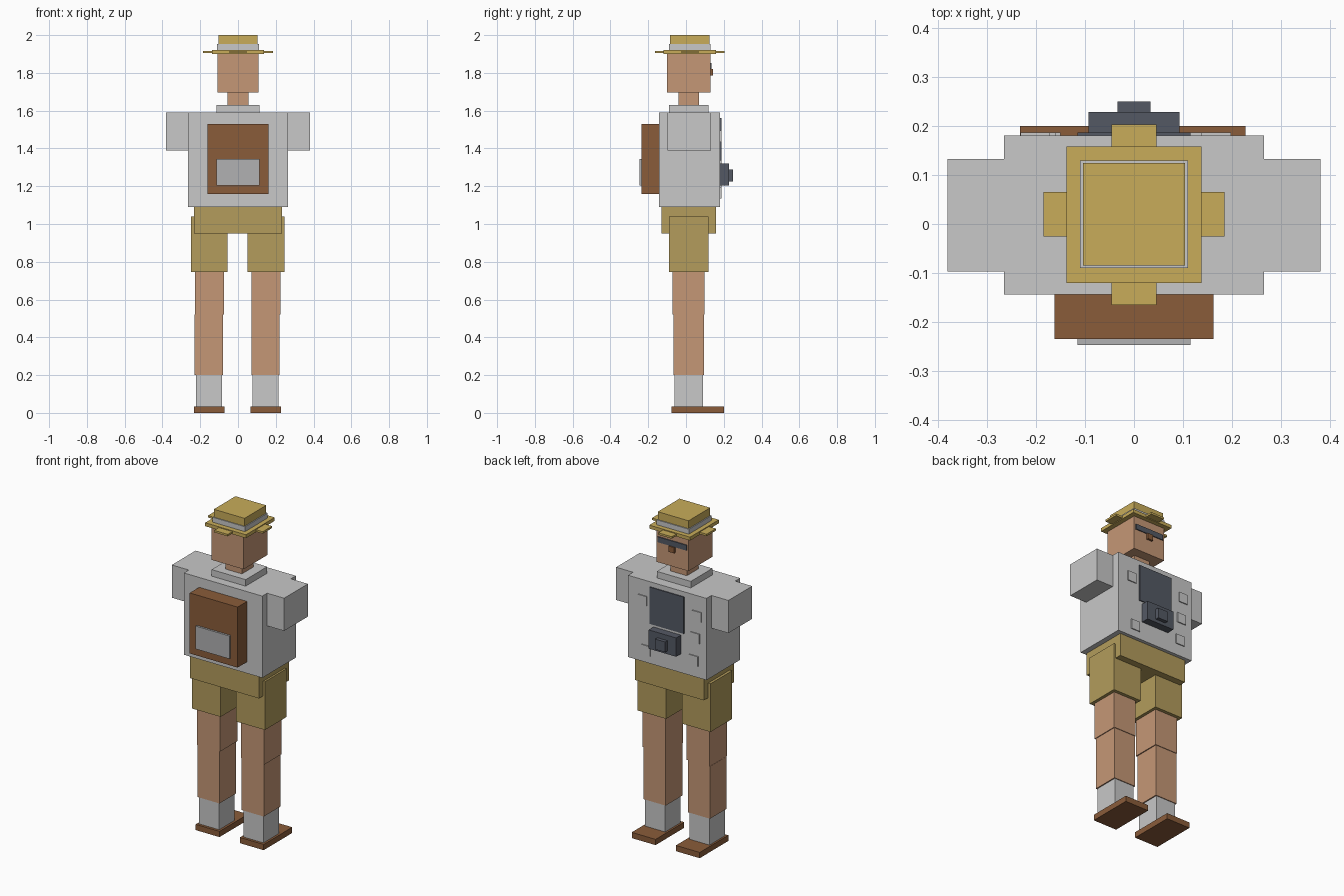
import bpy, bmesh

if "Cube" in bpy.data.objects:
    bpy.data.objects.remove(bpy.data.objects["Cube"])


def material(name, rgb):
    """Flat colour from sRGB bytes, stored as linear values."""
    def lin(c):
        c /= 255
        return c / 12.92 if c <= 0.04045 else ((c + 0.055) / 1.055) ** 2.4
    m = bpy.data.materials.new(name)
    m.diffuse_color = (*[lin(c) for c in rgb], 1)
    m.use_nodes = True
    m.node_tree.nodes["Principled BSDF"].inputs["Base Color"].default_value = m.diffuse_color
    return m


SHIRT = material("shirt_grey", (200, 200, 200))
POCKET = material("pocket_grey", (177, 177, 178))
SKIN = material("skin", (197, 151, 118))
KHAKI = material("shorts_khaki", (179, 156, 92))
STRAW = material("hat_straw", (200, 172, 90))
LEATHER = material("leather_brown", (138, 92, 58))
DARK = material("dark_slate", (84, 89, 100))


def box(name, mat, x, y, z):
    """Box from (min, max) ranges on each axis."""
    bm = bmesh.new()
    bmesh.ops.create_cube(bm, size=1)
    for v in bm.verts:
        v.co = [r[0] if c < 0 else r[1] for c, r in zip(v.co, (x, y, z))]
    me = bpy.data.meshes.new(name)
    bm.to_mesh(me)
    bm.free()
    me.materials.append(mat)
    ob = bpy.data.objects.new(name, me)
    bpy.context.collection.objects.link(ob)
    return ob


def mid(w):
    return (-w, w)


def pair(name, mat, x, y, z, shift=0.0):
    """Left and right copies, with a small common sideways shift."""
    box(name + "_right", mat, (x[0] + shift, x[1] + shift), y, z)
    box(name + "_left", mat, (-x[1] + shift, -x[0] + shift), y, z)


# Legs, from shoes up to shorts
pair("shoe", LEATHER, (0.069, 0.230), (-0.076, 0.200), (0, 0.035), -0.003)
pair("sock", SHIRT, (0.082, 0.218), (-0.060, 0.090), (0.035, 0.20), -0.004)
pair("shin", SKIN, (0.075, 0.225), (-0.066, 0.095), (0.20, 0.52), -0.004)
pair("thigh", SKIN, (0.072, 0.227), (-0.071, 0.099), (0.52, 0.745), -0.001)
pair("shorts_leg", KHAKI, (0.053, 0.247), (-0.09, 0.119), (0.745, 1.04), -0.002)
box("shorts_hips", KHAKI, mid(0.233), (-0.13, 0.16), (0.95, 1.09))

# Shirt
box("torso", SHIRT, mid(0.265), (-0.144, 0.181), (1.09, 1.59))
pair("sleeve", SHIRT, (0.265, 0.38), (-0.097, 0.133), (1.39, 1.59))
box("collar", SHIRT, mid(0.115), (-0.09, 0.118), (1.59, 1.63))

# Small raised patches on the chest: centre x, top z
for i, (cx, top) in enumerate([(0.168, 1.495), (0.142, 1.195), (-0.202, 1.495),
                               (-0.190, 1.36), (-0.180, 1.22)]):
    box(f"shirt_patch_{i + 1}", SHIRT, (cx - 0.03, cx + 0.03),
        (0.181, 0.187), (top - 0.06, top))

# Neck, head and face
box("neck", SKIN, mid(0.055), (-0.04, 0.07), (1.63, 1.695))
box("head", SKIN, mid(0.108), (-0.1, 0.13), (1.695, 1.902))
box("glasses", DARK, mid(0.097), (0.13, 0.136), (1.82, 1.853))
box("nose", LEATHER, mid(0.019), (0.13, 0.143), (1.785, 1.82))

# Hat: brim with four tabs, band and crown
box("hat_brim", STRAW, mid(0.138), (-0.12, 0.158), (1.901, 1.922))
pair("hat_side_tab", STRAW, (0.138, 0.185), (-0.025, 0.065), (1.905, 1.917))
box("hat_tab_front", STRAW, mid(0.046), (-0.165, -0.12), (1.905, 1.917))
box("hat_tab_back", STRAW, mid(0.046), (0.158, 0.203), (1.905, 1.917))
box("hat_band", SHIRT, mid(0.11), (-0.09, 0.13), (1.922, 1.952))
box("hat_crown", STRAW, mid(0.104), (-0.085, 0.124), (1.952, 2.0))

# Backpack
box("backpack", LEATHER, mid(0.162), (-0.235, -0.144), (1.16, 1.53))
box("backpack_pocket", POCKET, mid(0.115), (-0.247, -0.235), (1.205, 1.345))

# Camera hanging on the chest
box("camera_strap", DARK, mid(0.115), (0.181, 0.187), (1.335, 1.56))
box("camera_body", DARK, mid(0.093), (0.181, 0.228), (1.205, 1.32))
box("camera_lens", DARK, mid(0.034), (0.228, 0.25), (1.225, 1.288))
